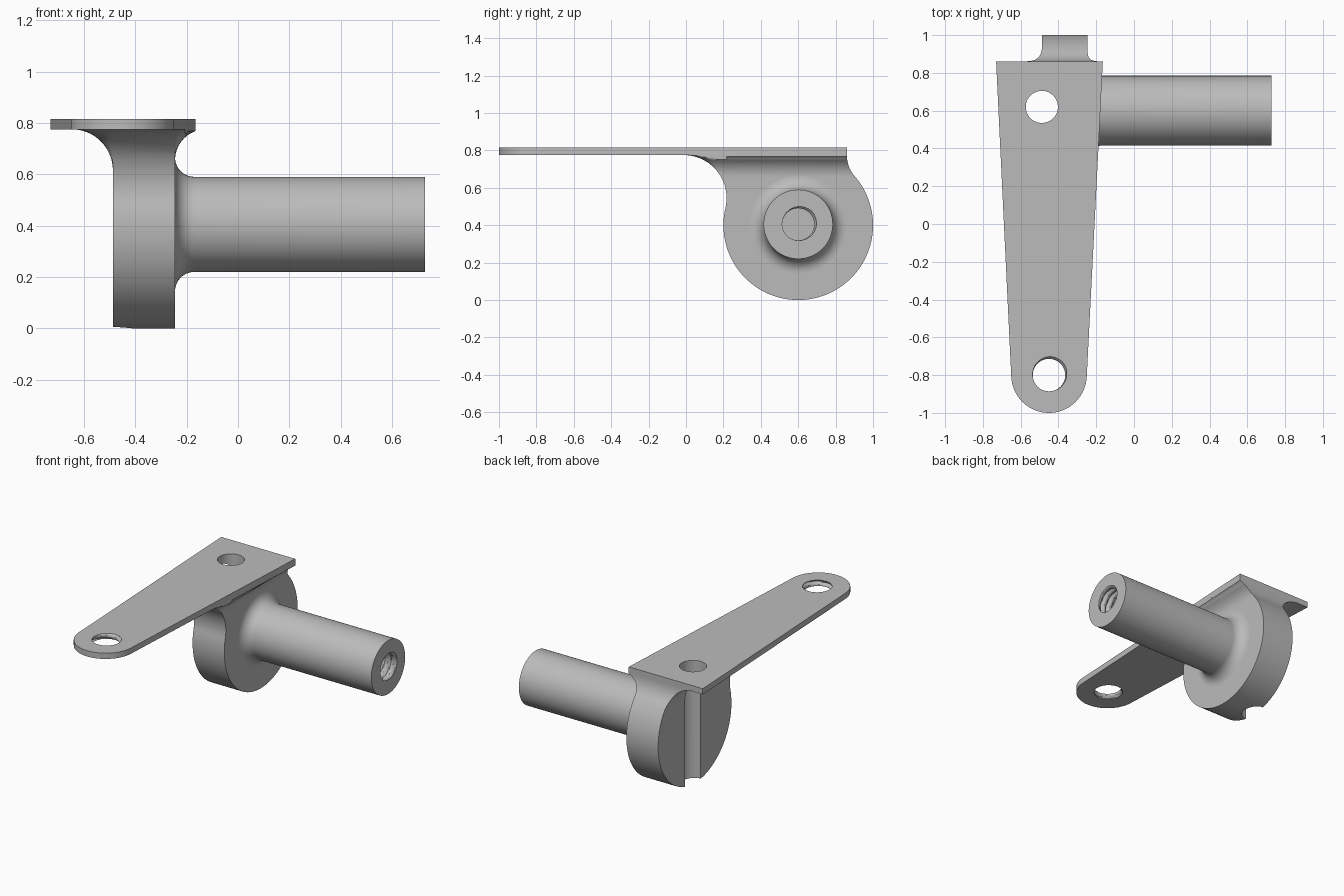
import bpy, bmesh, math
from math import sin, cos, sqrt, pi, radians

if "Cube" in bpy.data.objects:
    bpy.data.objects.remove(bpy.data.objects["Cube"])

GREY = (0.5, 0.5, 0.5, 1)
metal = bpy.data.materials.new("plain grey metal")
metal.diffuse_color = GREY
metal.use_nodes = True
metal.node_tree.nodes["Principled BSDF"].inputs["Base Color"].default_value = GREY


def skin(name, rings):
    """Solid skinned over matching closed rings, capped at both ends."""
    bm = bmesh.new()
    rows = [[bm.verts.new(p) for p in ring] for ring in rings]
    n = len(rows[0])
    for a, b in zip(rows, rows[1:]):
        for i in range(n):
            j = (i + 1) % n
            bm.faces.new((a[i], a[j], b[j], b[i]))
    bm.faces.new(rows[0])
    bm.faces.new(rows[-1])
    bmesh.ops.remove_doubles(bm, verts=bm.verts, dist=1e-5)
    bmesh.ops.recalc_face_normals(bm, faces=bm.faces)
    mesh = bpy.data.meshes.new(name)
    bm.to_mesh(mesh)
    bm.free()
    mesh.materials.append(metal)
    obj = bpy.data.objects.new(name, mesh)
    bpy.context.collection.objects.link(obj)
    return obj


def activate(obj):
    bpy.ops.object.select_all(action="DESELECT")
    obj.select_set(True)
    bpy.context.view_layer.objects.active = obj


def cut(obj, cutter):
    activate(obj)
    mod = obj.modifiers.new("cut", "BOOLEAN")
    mod.operation, mod.solver, mod.object = "DIFFERENCE", "EXACT", cutter
    bpy.ops.object.modifier_apply(modifier=mod.name)
    bpy.data.objects.remove(cutter)


def ring_x(x, r, n=64):
    return [(x, 0.6 + r * cos(2 * pi * i / n), 0.405 + r * sin(2 * pi * i / n)) for i in range(n)]


def drill(x, y, r, z0, z1, n=48):
    return skin("drill", [[(x + r * cos(2 * pi * i / n), y + r * sin(2 * pi * i / n), z)
                           for i in range(n)] for z in (z0, z1)])


def tap(place, start, length, pitch=0.045, n=32, steps=8):
    """Cutter with a helical thread; place(h, u, v) puts it on its axis."""
    rings = []
    for k in range(int(length / pitch * steps) + 1):
        h = start + k * pitch / steps
        ring = []
        for i in range(n):
            phase = (k / steps - i / n) % 1
            r = 0.086 + 0.016 * max(0, 1 - abs(phase - 0.5) * 3)
            ring.append(place(h, r * cos(2 * pi * i / n), r * sin(2 * pi * i / n)))
        rings.append(ring)
    return skin("tap", rings)


# Tapered plate with a rounded front end
TOP, UNDER = 0.815, 0.775
outline = [(-0.45 + 0.2 * cos(radians(183 + 174 * i / 40)),
            -0.8 + 0.2 * sin(radians(183 + 174 * i / 40))) for i in range(41)]
outline += [(-0.165, 0.86), (-0.73, 0.86)]
plate = skin("mounting_plate", [[(x, y, z) for x, y in outline] for z in (UNDER, TOP)])
cut(plate, drill(-0.488, 0.62, 0.085, 0.7, 0.9))
cut(plate, tap(lambda h, u, v: (-0.45 + u, -0.8 + v, h), 0.74, 0.11))


# Round hub whose top flares into the plate
def flare(z, f):
    d = z - (UNDER - f)
    return f - sqrt(max(0, f * f - d * d)) if d > 0 else 0


def hub_ring(z):
    rim = sqrt(0.16 - (z - 0.4) ** 2)
    front = 0.6 - rim if z < 0.492 else -0.013 + sqrt(max(0, 0.23 ** 2 - (z - 0.545) ** 2))
    back = 0.6 + rim if z < 0.662 else 1.032 - sqrt(0.172 ** 2 - (z - UNDER) ** 2)
    corner = max(front, 0.217) if z > 0.545 else front
    left, right = flare(z, 0.16), flare(z, 0.12)
    arc = [pi / 2 * i / 8 for i in range(9)]
    pts = [(-0.245 + right, back), (-0.487 - left, back)]
    pts += [(-0.487 - left * cos(a), corner - (corner - front) * sin(a)) for a in arc]
    pts += [(-0.245 + right * cos(a), corner - (corner - front) * sin(a)) for a in reversed(arc)]
    # keep the flare inside the plate's long edge
    return [(min(x, -0.25 + 0.0512 * (y + 0.8)), y, z) for x, y in pts]


heights = [0.4 - 0.4 * cos(radians(1.5 + 113 * i / 40)) for i in range(41)]
heights += [UNDER - 0.195 * (1 - i / 26) ** 2 for i in range(27)]
hub = skin("hub", [hub_ring(z) for z in heights])
cut(hub, drill(-0.488, 0.62, 0.085, -0.1, 0.9))

# Shaft with a filleted root and a blind threaded bore
F = 0.075
profile = [(-0.3, 0.185 + F)]
profile += [(-0.245 + F - F * cos(pi / 2 * i / 10), 0.185 + F - F * sin(pi / 2 * i / 10))
            for i in range(11)]
profile.append((0.727, 0.185))
shaft = skin("shaft", [ring_x(x, r) for x, r in profile])
cut(shaft, tap(lambda h, u, v: (h, 0.6 + u, 0.405 + v), 0.25, 0.52))

for part in (plate, hub, shaft):
    activate(part)
    bpy.ops.object.shade_smooth_by_angle(angle=radians(30))
